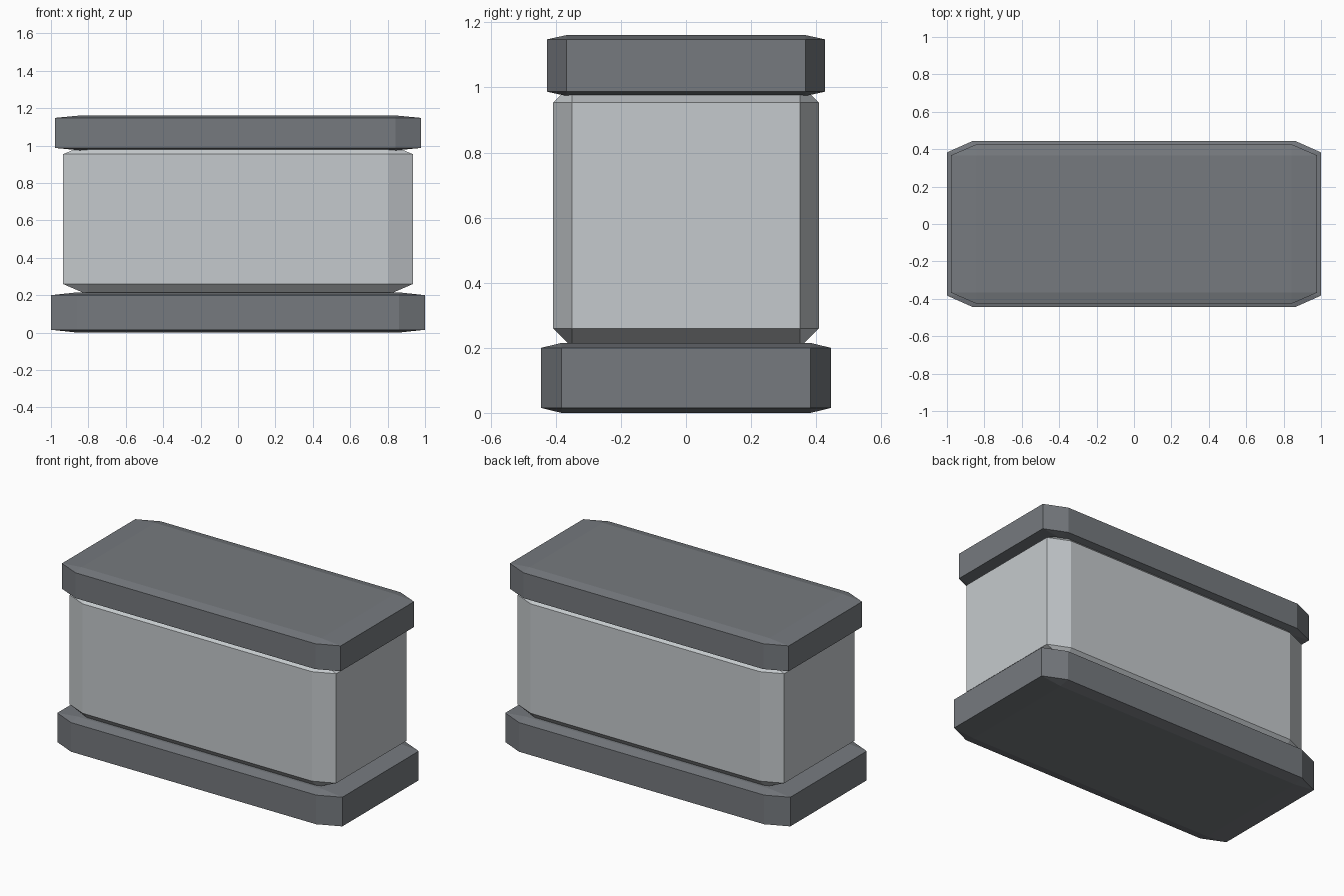
import bpy
import bmesh
from mathutils import Matrix, Vector

cube = bpy.data.objects.get("Cube")
if cube:
    bpy.data.objects.remove(cube, do_unlink=True)


def make_material(name, rgb):
    mat = bpy.data.materials.new(name)
    mat.use_nodes = True
    colour = (*rgb, 1.0)
    mat.diffuse_color = colour
    mat.node_tree.nodes["Principled BSDF"].inputs["Base Color"].default_value = colour
    return mat


def chamfered_block(name, width, depth, bottom, top, mat):
    """Chamfer a unit cube, then stretch it so the chamfer follows the proportions."""
    bm = bmesh.new()
    bmesh.ops.create_cube(bm, size=1.0)
    bmesh.ops.bevel(bm, geom=bm.edges[:], offset=0.07, offset_type='OFFSET',
                    segments=1, profile=0.5, affect='EDGES')
    bmesh.ops.scale(bm, vec=Vector((width, depth, top - bottom)), verts=bm.verts)
    bmesh.ops.transform(bm, matrix=Matrix.Translation((0, 0, (top + bottom) / 2)),
                        verts=bm.verts)
    bmesh.ops.recalc_face_normals(bm, faces=bm.faces)
    mesh = bpy.data.meshes.new(name)
    bm.to_mesh(mesh)
    bm.free()
    mesh.materials.append(mat)
    obj = bpy.data.objects.new(name, mesh)
    bpy.context.collection.objects.link(obj)
    return obj


dark_grey = make_material("dark_grey", (0.18, 0.193, 0.21))
light_grey = make_material("light_grey", (0.56, 0.59, 0.61))

# Plinth, main body sunk slightly into both slabs, and lid
chamfered_block("base_slab", 2.0, 0.89, 0.0, 0.215, dark_grey)
chamfered_block("body", 1.87, 0.816, 0.203, 1.01, light_grey)
chamfered_block("lid_slab", 1.956, 0.854, 0.974, 1.161, dark_grey)
